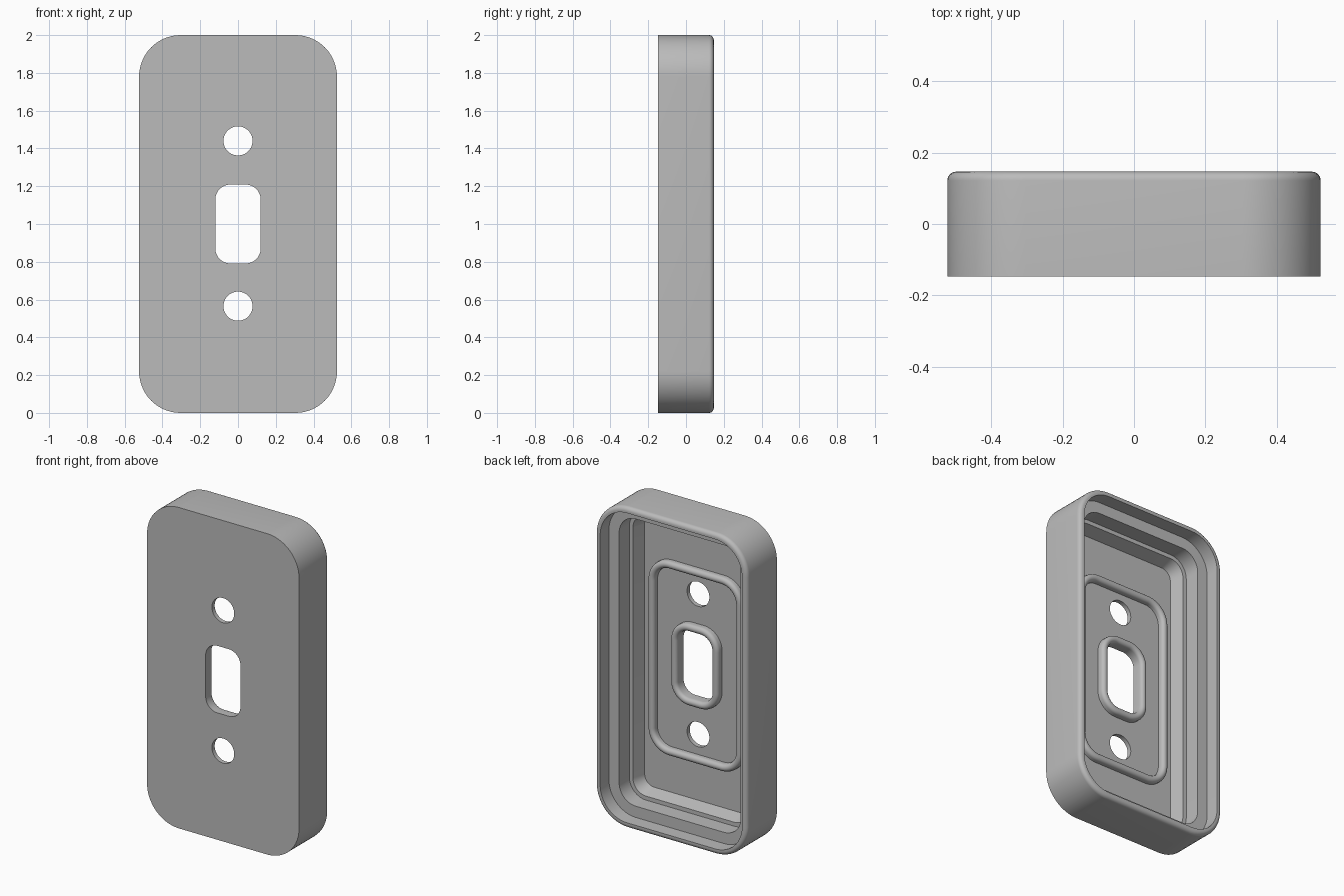
import bpy, bmesh, math
from mathutils import Vector

if "Cube" in bpy.data.objects:
    bpy.data.objects.remove(bpy.data.objects["Cube"], do_unlink=True)

FRONT, BACK, FLOOR = -0.147, 0.147, -0.12
MID = 1.0

grey = bpy.data.materials.new("plain grey")
grey.use_nodes = True
grey.diffuse_color = (0.5, 0.5, 0.5, 1)
grey.node_tree.nodes["Principled BSDF"].inputs["Base Color"].default_value = (0.5, 0.5, 0.5, 1)


def rounded_loop(half_w, half_h, radius, y, z=MID, steps=14):
    """Points around an upright rounded rectangle."""
    points = []
    for corner, (sx, sz) in enumerate(((1, 1), (-1, 1), (-1, -1), (1, -1))):
        for i in range(steps + 1):
            a = math.pi / 2 * (corner + i / steps)
            points.append(Vector((sx * (half_w - radius) + radius * math.cos(a), y,
                                  z + sz * (half_h - radius) + radius * math.sin(a))))
    return points


def loft(name, loops, closed=False):
    """Skin matching loops; cap the ends or join them into a ring."""
    bm = bmesh.new()
    rings = [[bm.verts.new(p) for p in loop] for loop in loops]
    pairs = list(zip(rings, rings[1:]))
    if closed:
        pairs.append((rings[-1], rings[0]))
    else:
        bm.faces.new(rings[0])
        bm.faces.new(rings[-1])
    for a, b in pairs:
        for i in range(len(a)):
            j = (i + 1) % len(a)
            bm.faces.new((a[i], a[j], b[j], b[i]))
    bmesh.ops.remove_doubles(bm, verts=bm.verts, dist=1e-5)
    bmesh.ops.recalc_face_normals(bm, faces=bm.faces)
    mesh = bpy.data.meshes.new(name)
    bm.to_mesh(mesh)
    bm.free()
    mesh.materials.append(grey)
    obj = bpy.data.objects.new(name, mesh)
    bpy.context.collection.objects.link(obj)
    return obj


def activate(obj):
    bpy.ops.object.select_all(action='DESELECT')
    obj.select_set(True)
    bpy.context.view_layer.objects.active = obj


def smooth(obj):
    activate(obj)
    bpy.ops.object.shade_smooth_by_angle(angle=math.radians(30))


def raised_bead(name, half_w, half_h, radius, width, height):
    """Round-topped ridge on the floor, growing outward from an inner outline."""
    r = width / 2
    top = FLOOR + height - r
    profile = [(0, FLOOR - 0.005)]
    profile += [(r - r * math.cos(math.pi * i / 10), top + r * math.sin(math.pi * i / 10))
                for i in range(11)]
    profile += [(width, FLOOR - 0.005)]
    smooth(loft(name, [rounded_loop(half_w + d, half_h + d, radius + d, y)
                       for d, y in profile], closed=True))


# Cover body: outer wall, rounded rim, stepped recess and floor
rim = 0.025
section = [(0, FRONT)]
section += [(rim - rim * math.cos(math.pi / 2 * i / 6), BACK - rim + rim * math.sin(math.pi / 2 * i / 6))
            for i in range(7)]
section += [(0.035, BACK), (0.035, 0.06), (0.105, 0.06), (0.105, -0.04),
            (0.13, -0.04), (0.155, FLOOR)]
body = loft("cover_body", [rounded_loop(0.524 - d, 1 - d, 0.22 - d, y) for d, y in section])

# Through openings: centre slot and two screw holes
SLOT = (0.12, 0.209, 0.08)
openings = [(*SLOT, MID), (0.077, 0.077, 0.077, 1.44), (0.077, 0.077, 0.077, 0.565)]
for w, h, r, z in openings:
    cutter = loft("opening_cutter", [rounded_loop(w, h, r, y, z) for y in (-0.3, 0.3)])
    cutter.hide_render = True
    activate(body)
    cut = body.modifiers.new("opening", 'BOOLEAN')
    cut.operation = 'DIFFERENCE'
    cut.solver = 'EXACT'
    cut.object = cutter
    bpy.ops.object.modifier_apply(modifier=cut.name)
    bpy.data.objects.remove(cutter, do_unlink=True)
smooth(body)

# Raised collar around the slot and larger bead around all openings
raised_bead("slot_collar", *SLOT, 0.045, 0.045)
raised_bead("floor_bead", 0.28, 0.56, 0.1, 0.045, 0.04)
